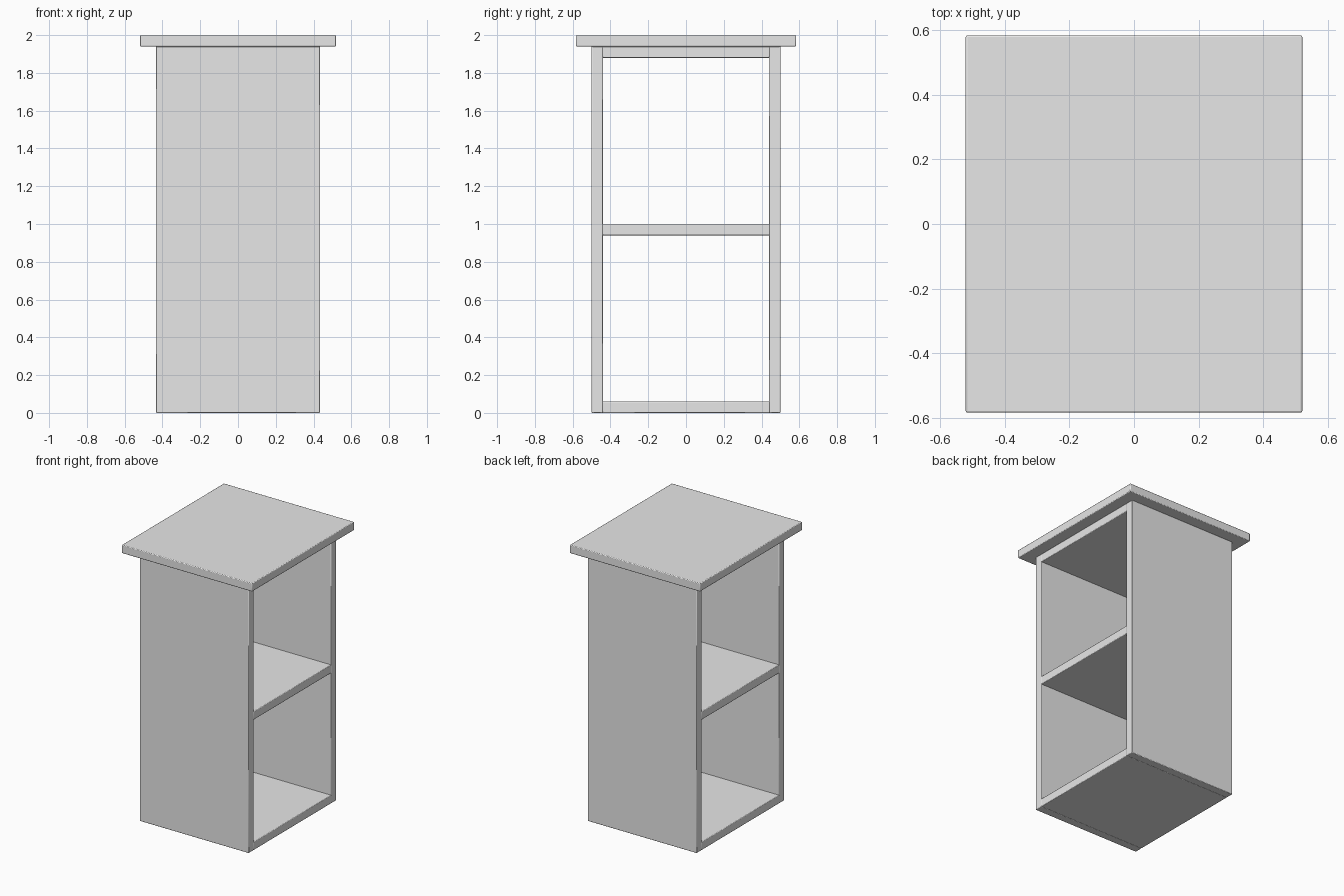
import bpy

cube = bpy.data.objects.get("Cube")
if cube:
    bpy.data.objects.remove(cube, do_unlink=True)

grey = bpy.data.materials.new("plain_grey")
grey.use_nodes = True
tone = (0.8, 0.8, 0.8, 1)
grey.diffuse_color = tone
grey.node_tree.nodes["Principled BSDF"].inputs["Base Color"].default_value = tone

DEPTH = 0.87      # open ends face left and right
WIDTH = 1.0
BOARD = 0.06
BODY_TOP = 1.94


def board(name, size, y, bottom, bevel=0.004):
    """A softly edged board centred on x, resting at the given height."""
    bpy.ops.mesh.primitive_cube_add(size=1, location=(0, y, bottom + size[2] / 2))
    obj = bpy.context.object
    obj.name = name
    obj.scale = size
    bpy.ops.object.transform_apply(location=False, rotation=False, scale=True)
    obj.data.materials.append(grey)
    soft = obj.modifiers.new("soft_edges", 'BEVEL')
    soft.width = bevel
    soft.segments = 2
    bpy.ops.object.shade_smooth_by_angle()
    return obj


# Upright panels, front and back
for name, side in (("front_panel", -1), ("back_panel", 1)):
    board(name, (DEPTH, BOARD, BODY_TOP), side * (WIDTH - BOARD) / 2, 0)

# Horizontal boards between the panels
for name, bottom in (("bottom_board", 0), ("middle_shelf", 0.94), ("upper_board", BODY_TOP - BOARD)):
    board(name, (DEPTH, WIDTH - 1.9 * BOARD, BOARD), 0, bottom)

# Overhanging top slab
board("top_slab", (1.04, 1.165, BOARD), 0, BODY_TOP, 0.005)
